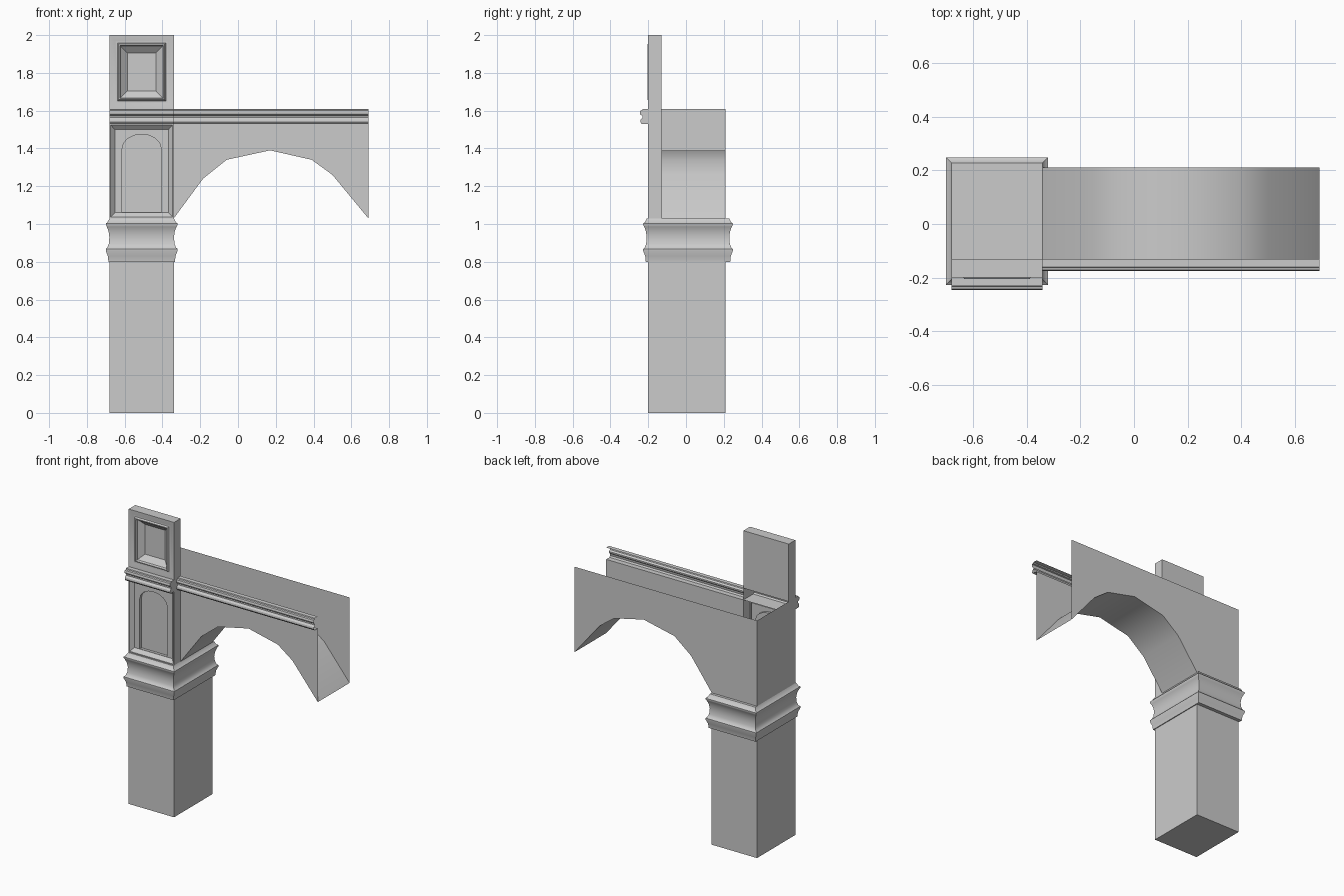
import bpy, math

if "Cube" in bpy.data.objects:
    bpy.data.objects.remove(bpy.data.objects["Cube"])

XL, XR, XE = -0.68, -0.34, 0.69      # pier left, pier right, free end of the arch
YP, YW, YB = -0.20, -0.13, 0.21      # pier front, wall front, back
Z_CAP, Z_COR, Z_TOP = 1.03, 1.53, 1.61


def add(name, verts, faces):
    me = bpy.data.meshes.new(name)
    me.from_pydata(verts, [], faces)
    ob = bpy.data.objects.new(name, me)
    bpy.context.collection.objects.link(ob)
    bpy.ops.object.select_all(action='DESELECT')
    ob.select_set(True)
    bpy.context.view_layer.objects.active = ob
    bpy.ops.object.shade_smooth_by_angle(angle=math.radians(32))
    return ob


def loft(name, rows, closed=True, start=False, end=False):
    n = len(rows[0])
    verts = [p for row in rows for p in row]
    faces = []
    for r in range(len(rows) - 1):
        for i in range(n if closed else n - 1):
            j = (i + 1) % n
            faces.append((r*n + i, r*n + j, (r+1)*n + j, (r+1)*n + i))
    if start:
        faces.append(tuple(reversed(range(n))))
    if end:
        faces.append(tuple(range(len(verts) - n, len(verts))))
    return add(name, verts, faces)


def sheet(name, pts):
    return add(name, pts, [tuple(range(len(pts)))])


def rect_h(x0, x1, y0, y1, z, o=0.0):
    return [(x0-o, y0-o, z), (x1+o, y0-o, z), (x1+o, y1+o, z), (x0-o, y1+o, z)]


def rect_v(z0, z1, y, inset=0.0):
    a, b, c, d = XL + inset, XR - inset, z0 + inset, z1 - inset
    return [(a, y, c), (b, y, c), (b, y, d), (a, y, d)]


# Square pier shaft
loft("pier_shaft", [rect_h(XL, XR, YP, YB, z) for z in (0, 0.81)], start=True, end=True)

# Moulded impost band around the pier
band = [(0.80, 0.006), (0.83, 0.009), (0.858, 0.020), (0.868, 0.020), (0.875, 0.012),
        (0.895, 0.004), (0.93, 0.001), (0.96, 0.005), (0.985, 0.014), (0.995, 0.020),
        (1.003, 0.020), (1.008, 0.012), (Z_CAP, 0.0)]
loft("impost_band", [rect_h(XL, XR, -0.207, 0.228, z, o) for z, o in band],
     start=True, end=True)

# Arch walls and soffit
arch = [(XR, 1.03), (-0.185, 1.24), (-0.06, 1.34), (0.17, 1.39),
        (0.39, 1.34), (0.50, 1.26), (XE, 1.03)]
sheet("arch_front_wall", [(x, YW, z) for x, z in arch + [(XE, Z_COR), (XR, Z_COR)]])
back = [(XL, Z_CAP)] + arch + [(XE, Z_TOP), (XL, Z_TOP)]
sheet("arch_back_wall", [(x, YB, z) for x, z in reversed(back)])
loft("arch_soffit", [[(x, y, z) for x, z in arch] for y in (YB, YW)], closed=False)
sheet("pier_outer_wall", [(XL, YB, Z_CAP), (XL, YW, Z_CAP), (XL, YW, Z_TOP), (XL, YB, Z_TOP)])

# Pilaster with a sunk field and an arched niche
xm, hw, zs = (XL + XR) / 2, 0.103, 1.40
ring_in, f0, f1 = 0.028, 1.06, 1.50
yf, yn = -0.178, -0.160
angles = [math.radians(22.5 * k) for k in range(9)]


def niche(y):
    return [(xm - hw, y, 1.062), (xm + hw, y, 1.062)] + \
           [(xm + hw*math.cos(a), y, zs + 0.075*math.sin(a)) for a in angles]


def frame(y, inset, z0, z1):
    w, s = (XR - XL)/2 - inset, math.sqrt(2)
    def lim(v):
        return max(-1, min(1, v * s))
    return [(xm - w, y, z0), (xm + w, y, z0)] + \
           [(xm + w*lim(math.cos(a)), y, zs + (z1 - zs)*lim(math.sin(a))) for a in angles]


loft("pilaster", [frame(YW, 0, Z_CAP, Z_COR), frame(YP, 0, Z_CAP, Z_COR),
                  frame(YP, 0.006, 1.037, 1.524), frame(yf, ring_in, f0, f1),
                  niche(yf), niche(yn)], end=True)

# Cornice: (projection, height), shared by the wall and the pilaster
cornice = [(0.0, 1.53), (0.035, 1.53), (0.042, 1.54), (0.040, 1.552), (0.030, 1.563),
           (0.030, 1.572), (0.042, 1.580), (0.045, 1.590), (0.042, 1.600),
           (0.032, 1.603), (0.030, Z_TOP), (0.0, Z_TOP)]
loft("wall_cornice", [[(x, YW - o, z) for o, z in cornice] for x in (XE, XR)], closed=False)
pil = [(YW, Z_COR)] + [(YP - o, z) for o, z in cornice[1:-1]] + [(YW, Z_TOP)]
loft("pilaster_cornice", [[(x, y, z) for y, z in pil] for x in (XR, XL)],
     closed=False, start=True, end=True)

# Top block with a moulded frame around a sunk panel
steps = [(YW, 0), (YP, 0), (-0.199, 0.010), (-0.192, 0.030), (-0.194, 0.042),
         (-0.205, 0.048), (-0.205, 0.054), (-0.190, 0.058), (-0.160, 0.094)]
loft("top_block", [rect_v(Z_TOP, 2.0, y, i) for y, i in steps], start=True, end=True)
